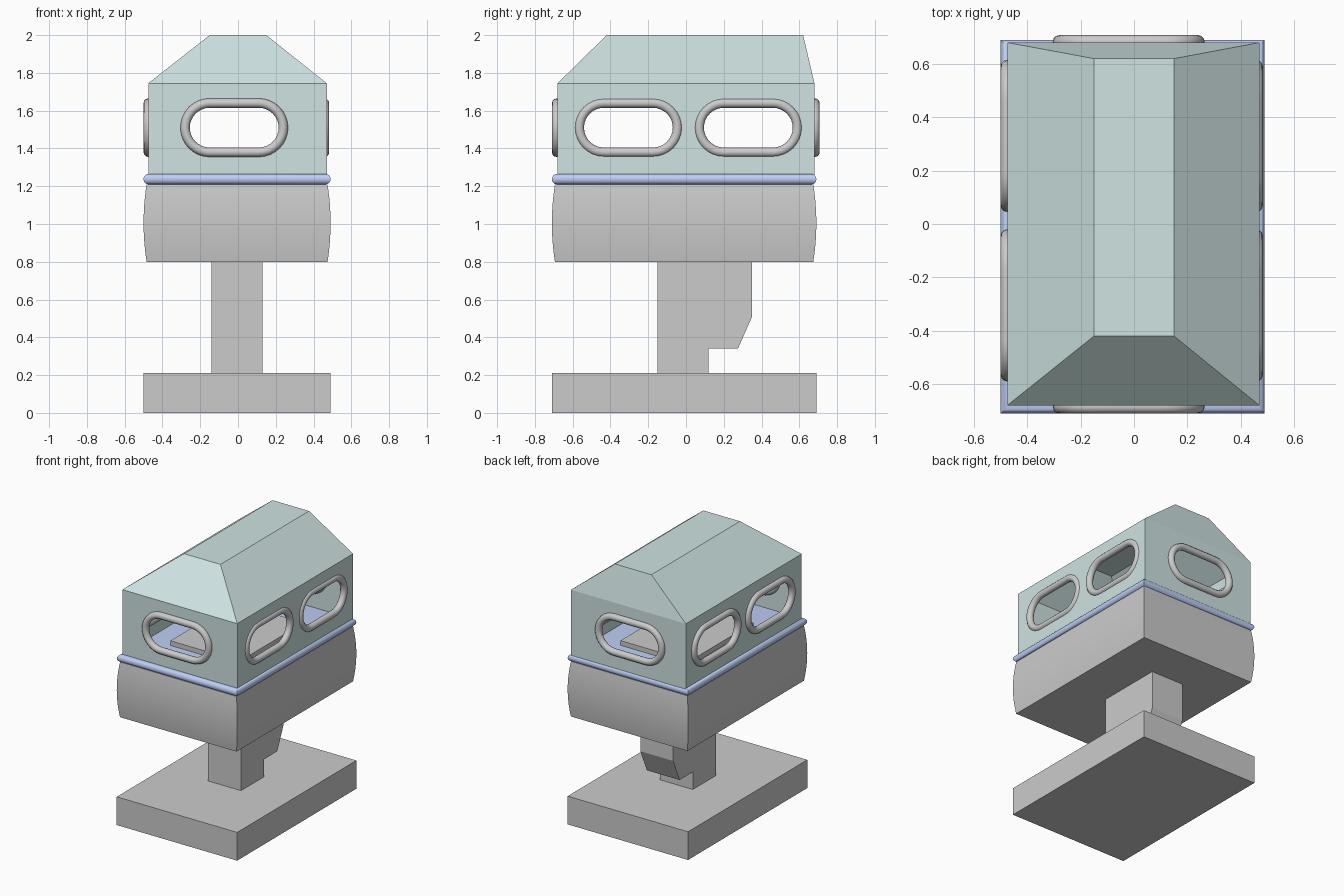
import bpy, bmesh, math
from mathutils import Vector

if "Cube" in bpy.data.objects:
    bpy.data.objects.remove(bpy.data.objects["Cube"])


def material(name, rgb):
    m = bpy.data.materials.new(name)
    m.diffuse_color = (*rgb, 1)
    m.use_nodes = True
    m.node_tree.nodes["Principled BSDF"].inputs["Base Color"].default_value = m.diffuse_color
    return m


TEAL = material("teal_paint", (0.62, 0.77, 0.76))
BLUE = material("blue_trim", (0.52, 0.62, 0.92))
CX, CY = -0.005, -0.01


def finish(name, bm, mat=None, smooth=False):
    bmesh.ops.recalc_face_normals(bm, faces=bm.faces)
    me = bpy.data.meshes.new(name)
    bm.to_mesh(me)
    bm.free()
    ob = bpy.data.objects.new(name, me)
    bpy.context.collection.objects.link(ob)
    if mat:
        me.materials.append(mat)
    if smooth:
        bpy.ops.object.select_all(action='DESELECT')
        ob.select_set(True)
        bpy.context.view_layer.objects.active = ob
        bpy.ops.object.shade_smooth_by_angle(angle=math.radians(35))
    return ob


def loft(bm, rings, closed=False):
    """Join point rings with quads; cap the ends, or close into a tube."""
    vs = [[bm.verts.new(p) for p in r] for r in rings]
    pairs = list(zip(vs, vs[1:])) + ([(vs[-1], vs[0])] if closed else [])
    for a, b in pairs:
        for i in range(len(a)):
            j = (i + 1) % len(a)
            bm.faces.new((a[i], a[j], b[j], b[i]))
    if not closed:
        bm.faces.new(vs[0][::-1])
        bm.faces.new(vs[-1])


def rect(x0, x1, y0, y1, z):
    return [(x0, y0, z), (x1, y0, z), (x1, y1, z), (x0, y1, z)]


def block(name, x0, x1, y0, y1, z0, z1):
    bm = bmesh.new()
    loft(bm, [rect(x0, x1, y0, y1, z0), rect(x0, x1, y0, y1, z1)])
    return finish(name, bm)


def rounded_slab(name, profile, mat=None):
    """Stack rectangles; profile holds (inset, z)."""
    bm = bmesh.new()
    loft(bm, [rect(CX - 0.495 + d, CX + 0.495 - d, CY - 0.70 + d, CY + 0.70 - d, z)
              for d, z in profile])
    return finish(name, bm, mat, True)


def stadium(radius, half=0.13, n=16):
    """Rounded slot outline in 2D."""
    pts = []
    for side in (1, -1):
        for i in range(n + 1):
            a = side * math.pi / 2 - math.pi / 2 - math.pi / 2 + math.pi * i / n
            if side == 1:
                a = -math.pi / 2 + math.pi * i / n
            else:
                a = math.pi / 2 + math.pi * i / n
            pts.append((side * half + radius * math.cos(a), radius * math.sin(a)))
    return pts


# Base, post and bracket
block("base", -0.5, 0.49, -0.71, 0.69, 0, 0.21)
block("post", -0.14, 0.13, -0.15, 0.12, 0.21, 0.8)
bm = bmesh.new()
side = [(0.12, 0.34), (0.275, 0.34), (0.35, 0.51), (0.35, 0.8), (0.12, 0.8)]
loft(bm, [[(x, y, z) for y, z in side] for x in (-0.14, 0.13)])
finish("bracket", bm)

# Bulging body, rounded trim and the raised tray on the cabin floor
N = 12
rounded_slab("body", [(0.016 * (2 * i / N - 1) ** 2, 0.8 + 0.41 * i / N) for i in range(N + 1)])
rounded_slab("trim", [(0.027 * (1 - math.cos(a)), 1.2375 + 0.0275 * math.sin(a))
                      for a in (math.pi * (i / N - 0.5) for i in range(N + 1))], BLUE)
block("floor_tray", -0.29, 0.28, -0.38, 0.37, 1.26, 1.3)

# Cabin walls: (origin, along direction, wall span, window centres)
X0, X1, Y0, Y1, ZB, ZE, ZW = -0.475, 0.47, -0.68, 0.68, 1.24, 1.745, 1.51
walls = [("front", Vector((0, Y0, 0)), Vector((1, 0, 0)), (X0, X1), [-0.02]),
         ("back", Vector((0, Y1, 0)), Vector((1, 0, 0)), (X0, X1), [-0.02]),
         ("left", Vector((X0, 0, 0)), Vector((0, 1, 0)), (Y0, Y1), [-0.305, 0.33]),
         ("right", Vector((X1, 0, 0)), Vector((0, 1, 0)), (Y0, Y1), [-0.305, 0.33])]
frame_shift = {"front": (0, -0.005, 0), "back": (0, 0.003, 0),
               "left": (0, 0, 0), "right": (-0.012, 0, 0)}
UP = Vector((0, 0, 1))
cabin = bmesh.new()
for name, org, along, (a, b), centres in walls:
    normal = along.cross(UP)
    outline = [(a, ZB), (b, ZB), (b, ZE), (a, ZE)]
    loops = [outline] + [[(c + u, ZW + v) for u, v in stadium(0.125)] for c in centres]
    edges = []
    for loop in loops:
        vs = [cabin.verts.new(org + along * u + UP * v) for u, v in loop]
        edges += [cabin.edges.new((vs[i - 1], vs[i])) for i in range(len(vs))]
    bmesh.ops.triangle_fill(cabin, edges=edges, use_beauty=True, use_dissolve=False, normal=normal)
    # Round tube frame around each window
    for k, c in enumerate(centres):
        bm = bmesh.new()
        sections = [stadium(0.13 + 0.025 * math.cos(2 * math.pi * t / 12)) for t in range(12)]
        rings = [[org + along * (c + u) + UP * (ZW + v)
                  + normal * 0.025 * math.sin(2 * math.pi * t / 12) + Vector(frame_shift[name])
                  for u, v in s] for t, s in enumerate(sections)]
        loft(bm, rings, closed=True)
        finish(f"{name}_window_frame_{k + 1}", bm, None, True)

# Hipped roof, steep at the back
eave = [cabin.verts.new(p) for p in rect(X0, X1, Y0, Y1, ZE)]
ridge = [cabin.verts.new(p) for p in rect(-0.15, 0.15, -0.42, 0.62, 2.0)]
for i in range(4):
    j = (i + 1) % 4
    cabin.faces.new((eave[i], eave[j], ridge[j], ridge[i]))
cabin.faces.new(ridge)
bmesh.ops.remove_doubles(cabin, verts=cabin.verts, dist=0.0001)
finish("cabin", cabin, TEAL)
